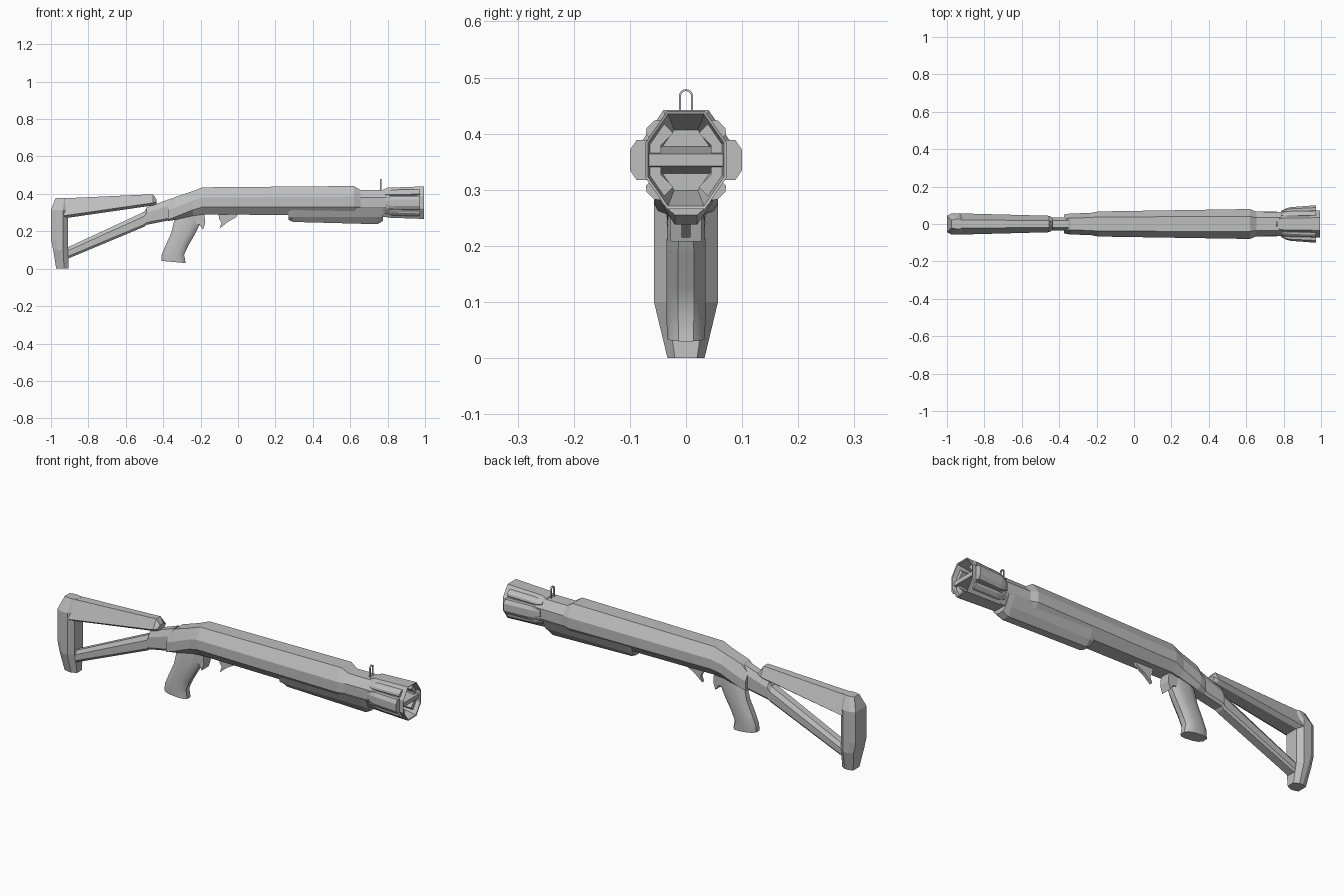
import bpy, bmesh, math
from mathutils import Matrix

if "Cube" in bpy.data.objects:
    bpy.data.objects.remove(bpy.data.objects["Cube"], do_unlink=True)

grey = bpy.data.materials.new("plain grey")
grey.use_nodes = True
colour = (0.52, 0.52, 0.52, 1)
grey.diffuse_color = colour
grey.node_tree.nodes["Principled BSDF"].inputs["Base Color"].default_value = colour


def loft(name, rings, smooth=False):
    """Skin closed rings of equal point count and cap both ends."""
    bm = bmesh.new()
    loops = [[bm.verts.new(p) for p in ring] for ring in rings]
    n = len(loops[0])
    for a, b in zip(loops, loops[1:]):
        for i in range(n):
            j = (i + 1) % n
            bm.faces.new((a[i], a[j], b[j], b[i]))
    bm.faces.new(loops[0])
    bm.faces.new(loops[-1])
    bmesh.ops.recalc_face_normals(bm, faces=bm.faces)
    mesh = bpy.data.meshes.new(name)
    bm.to_mesh(mesh)
    bm.free()
    mesh.materials.append(grey)
    ob = bpy.data.objects.new(name, mesh)
    bpy.context.scene.collection.objects.link(ob)
    if smooth:
        bpy.ops.object.select_all(action='DESELECT')
        ob.select_set(True)
        bpy.context.view_layer.objects.active = ob
        bpy.ops.object.shade_smooth_by_angle(angle=math.radians(35))
    return ob


def prism(name, outline, half):
    """Side outline (x, z) extruded across y."""
    return loft(name, [[(x, y, z) for x, z in outline] for y in (-half, half)])


def mirrored(x, half_section):
    """Ring at x from (y, z) points of the left half, top to bottom."""
    return ([(x, y, z) for y, z in half_section] +
            [(x, -y, z) for y, z in reversed(half_section)])


def octagon(x, top, upper, lower, bottom, narrow, wide):
    return mirrored(x, [(narrow, top), (wide, upper), (wide, lower), (narrow, bottom)])


# Receiver and barrel shroud
loft("receiver_and_barrel", [octagon(*s) for s in (
    (-0.375, 0.345, 0.31, 0.262, 0.255, 0.03, 0.05),
    (-0.34, 0.382, 0.325, 0.275, 0.26, 0.032, 0.057),
    (-0.24, 0.415, 0.365, 0.315, 0.283, 0.034, 0.058),
    (-0.19, 0.435, 0.38, 0.33, 0.29, 0.038, 0.067),
    (0.62, 0.442, 0.385, 0.33, 0.285, 0.04, 0.08),
    (0.655, 0.42, 0.38, 0.33, 0.285, 0.034, 0.066),
    (0.80, 0.42, 0.38, 0.33, 0.275, 0.034, 0.064))])

# Muzzle with a tapered recess
MID = 0.353
muzzle = []
for x, k in ((0.775, 0.80), (0.80, 0.92), (0.995, 1.0), (0.993, 0.94), (0.87, 0.62)):
    muzzle.append(octagon(x, MID + 0.087 * k, MID + 0.032 * k, MID - 0.032 * k,
                          MID - 0.087 * k, 0.034 * k, 0.072 * k))
loft("muzzle", muzzle)

# Wedge shaped bar across the muzzle opening
loft("muzzle_bar", [[(0.87, y, MID - 0.024), (0.985, y, MID - 0.011),
                     (0.985, y, MID + 0.011), (0.87, y, MID + 0.024)]
                    for y in (-0.069, 0.069)])


# Lugs around the muzzle
def lug(name, angle, start, reach, half):
    rings = []
    for x, k, h in ((0.785, 0.1, 0.45), (0.815, 0.55, 0.9), (0.84, 0.72, 1), (0.972, 1, 1)):
        out = start + (reach - start) * k
        mid = start + (out - start) * 0.65
        w = half * h
        rings.append([(x, start - 0.02, w), (x, mid, w), (x, out, w * 0.5),
                      (x, out, -w * 0.5), (x, mid, -w), (x, start - 0.02, -w)])
    ob = loft(name, rings)
    ob.data.transform(Matrix.Translation((0, 0, MID)) @
                      Matrix.Rotation(math.radians(angle), 4, 'X'))


for name, angle, start, reach, half in (
        ("left_lug", 0, 0.065, 0.1, 0.036), ("right_lug", 180, 0.065, 0.1, 0.036),
        ("upper_left_lug", 45, 0.07, 0.09, 0.018), ("upper_right_lug", 135, 0.07, 0.09, 0.018),
        ("lower_left_lug", -45, 0.07, 0.09, 0.018), ("lower_right_lug", -135, 0.07, 0.09, 0.018)):
    lug(name, angle, start, reach, half)

# Sliding fore end below the barrel
fore_end = []
for x, low, k in ((0.27, 0.262, 0.94), (0.295, 0.25, 1), (0.745, 0.238, 1), (0.775, 0.255, 0.94)):
    fore_end.append(mirrored(x, [(0.068 * k, 0.325), (0.046 * k, 0.276), (0.02, low)]))
loft("fore_end", fore_end)

# Front sight: thin arch
arch = []
for radius, foot in ((0.0125, 0.41), (0.009, 0.41)):
    side = [(radius * math.cos(math.pi * i / 8),
             0.467 + radius * math.sin(math.pi * i / 8)) for i in range(9)]
    line = [(radius, foot)] + side + [(-radius, foot)]
    arch += line if not arch else list(reversed(line))
bm_sight = [[(x, y, z) for y, z in arch] for x in (0.758, 0.766)]
loft("front_sight", bm_sight)

# Trigger and the guard beak in front of the grip
prism("trigger", [(-0.105, 0.295), (-0.1, 0.265), (-0.088, 0.245), (-0.098, 0.215),
                  (-0.055, 0.25), (-0.01, 0.275), (0.0, 0.295)], 0.008)
prism("grip_beak", [(-0.26, 0.30), (-0.18, 0.295), (-0.175, 0.245), (-0.187, 0.208),
                    (-0.205, 0.235), (-0.25, 0.235)], 0.028)

# Pistol grip: rounded sections from back to front
grip = []
for bx, bz, fx, fz, w in ((-0.325, 0.285, -0.2, 0.285, 0.03),
                          (-0.343, 0.25, -0.205, 0.235, 0.034),
                          (-0.357, 0.19, -0.23, 0.185, 0.036),
                          (-0.385, 0.13, -0.265, 0.125, 0.036),
                          (-0.408, 0.075, -0.288, 0.075, 0.036),
                          (-0.41, 0.042, -0.28, 0.03, 0.034)):
    ring = []
    for i in range(12):
        a = math.tau * (i + 0.5) / 12
        c, s = math.cos(a), math.sin(a)
        t = 0.5 + 0.5 * math.copysign(abs(c) ** 0.75, c) / 0.975
        y = w * math.copysign(abs(s) ** 0.7, s)
        ring.append((bx + (fx - bx) * t, y, bz + (fz - bz) * t))
    grip.append(ring)
loft("pistol_grip", grip, smooth=True)

# Lower strut of the stock and the link into the receiver
loft("stock_strut", [mirrored(x, [(0.55 * w, top), (w, top - 0.3 * (top - low)),
                                  (w, low + 0.012), (0.7 * w, low)])
                     for x, low, top, w in ((-0.93, 0.045, 0.105, 0.03),
                                            (-0.5, 0.225, 0.305, 0.03),
                                            (-0.488, 0.235, 0.328, 0.034),
                                            (-0.35, 0.262, 0.378, 0.036))])

# Upper bar of the stock, wider at its lower edge
loft("stock_upper_bar", [mirrored(x, [(0.4 * w, top), (w, low + 0.014), (0.6 * w, low)])
                         for x, low, top, w in ((-0.94, 0.268, 0.376, 0.057),
                                                (-0.455, 0.338, 0.398, 0.044),
                                                (-0.435, 0.345, 0.37, 0.034))])

# Butt plate with chamfered corners
butt = []
for z, back, front, w in ((0.0, -0.972, -0.905, 0.033), (0.1, -0.988, -0.91, 0.057),
                          (0.155, -1.0, -0.91, 0.057), (0.315, -1.0, -0.91, 0.057),
                          (0.378, -0.975, -0.905, 0.026)):
    half = [(back, 0.78 * w), (back + 0.025, w), (front - 0.025, w), (front, 0.6 * w)]
    butt.append([(x, y, z) for x, y in half] + [(x, -y, z) for x, y in reversed(half)])
loft("butt_plate", butt)
